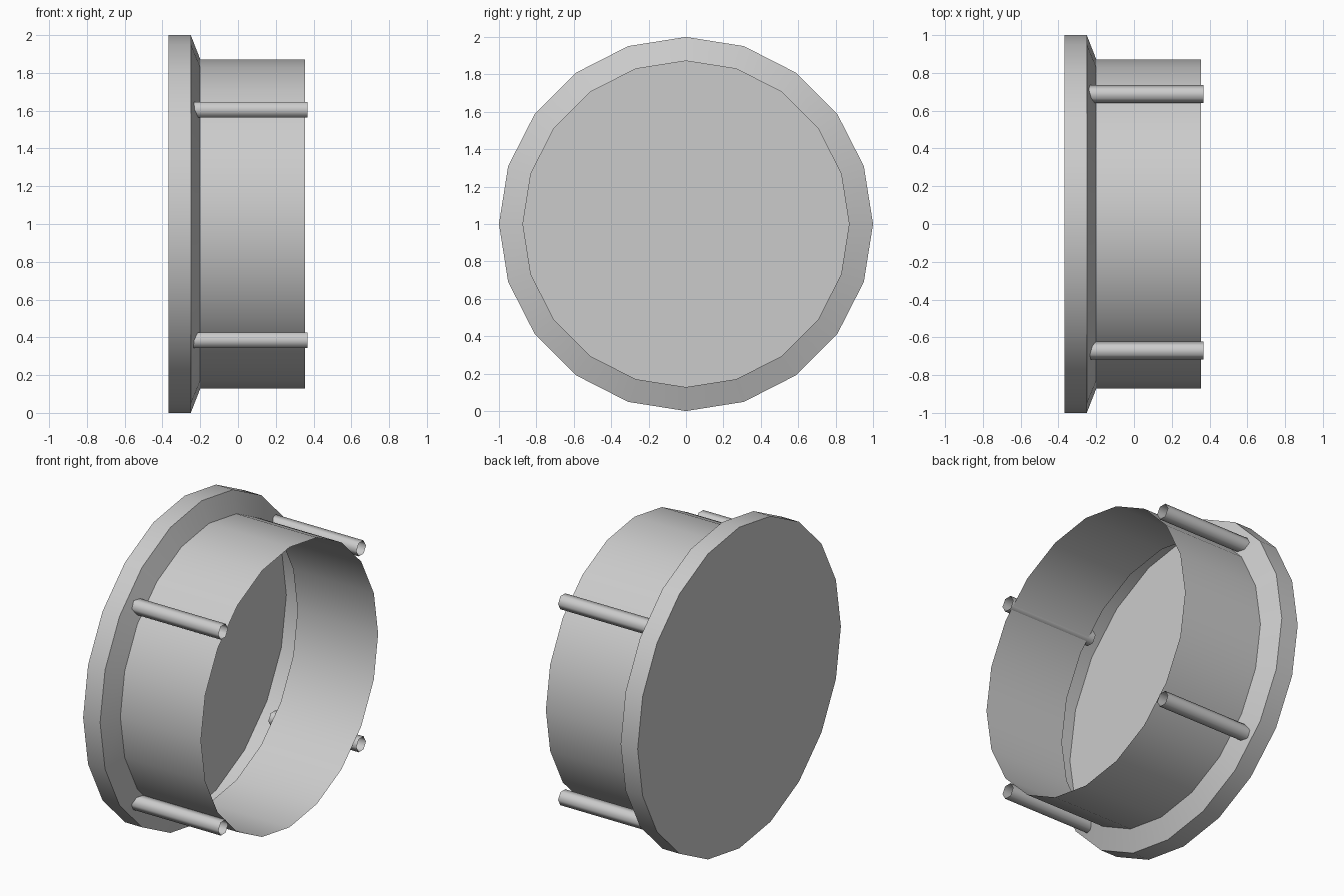
import bpy, bmesh, math

cube = bpy.data.objects.get("Cube")
if cube:
    bpy.data.objects.remove(cube, do_unlink=True)

grey = bpy.data.materials.new("plain grey")
grey.use_nodes = True
colour = (0.6, 0.6, 0.6, 1)
grey.diffuse_color = colour
grey.node_tree.nodes["Principled BSDF"].inputs["Base Color"].default_value = colour


def lathe(name, profile, sides, centre=(0, 0), turn=0.0, cap=False, sharp=35):
    """Open thin skin around the x axis; profile holds (x, radius) pairs."""
    bm = bmesh.new()
    rings = []
    for x, r in profile:
        ring = []
        for i in range(sides):
            a = turn + math.tau * i / sides
            ring.append(bm.verts.new((x, centre[0] + r * math.sin(a),
                                      centre[1] + r * math.cos(a))))
        rings.append(ring)
    for a, b in zip(rings, rings[1:]):
        for i in range(sides):
            j = (i + 1) % sides
            bm.faces.new((a[i], a[j], b[j], b[i]))
    if cap:
        bm.faces.new(list(reversed(rings[0])))
    # Point the skin outwards
    for f in bm.faces:
        c = f.calc_center_median()
        f.normal_update()
        out = c.copy()
        out.y -= centre[0]
        out.z -= centre[1]
        if len(f.verts) == 4:
            out.x = 0
        if f.normal.dot(out) < 0:
            f.normal_flip()
    mesh = bpy.data.meshes.new(name)
    bm.to_mesh(mesh)
    bm.free()
    mesh.materials.append(grey)
    obj = bpy.data.objects.new(name, mesh)
    bpy.context.collection.objects.link(obj)
    bpy.ops.object.select_all(action='DESELECT')
    obj.select_set(True)
    bpy.context.view_layer.objects.active = obj
    bpy.ops.object.shade_smooth_by_angle(angle=math.radians(sharp))
    return obj


# Closed disc, flange rim, tapered shoulder and open barrel
lathe("flanged_cap", [(-0.367, 1), (-0.25, 1), (-0.2, 0.872), (0.355, 0.872)],
      20, centre=(0, 1), cap=True)

# Four hollow six-sided rods around the barrel
for side, y in (("front", -0.67), ("back", 0.688)):
    for level, z in (("upper", 1.605), ("lower", 0.385)):
        lathe(f"{side}_{level}_rod", [(-0.24, 0.047), (0.367, 0.047)], 6,
              centre=(y, z), turn=math.pi / 2, sharp=70)
